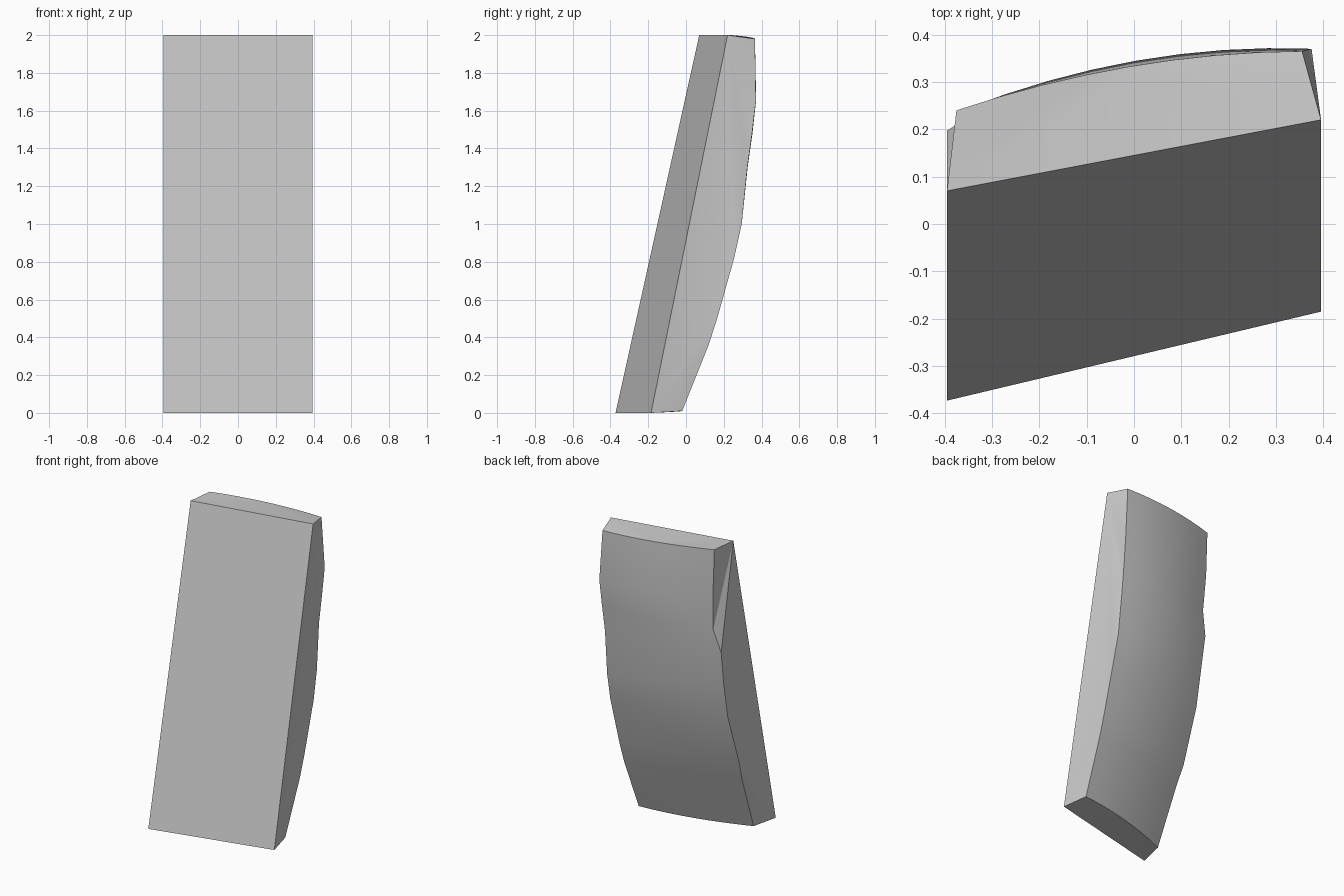
import bpy, bmesh, math
from mathutils import Vector

cube = bpy.data.objects.get("Cube")
if cube:
    bpy.data.objects.remove(cube, do_unlink=True)

# Single stone grey colour
grey = bpy.data.materials.new("stone grey")
grey.use_nodes = True
col = (0.6, 0.6, 0.6, 1)
grey.diffuse_color = col
grey.node_tree.nodes["Principled BSDF"].inputs["Base Color"].default_value = col

# Rows of the bulging back: right edge point (-x), left edge point (+x), bulge
ROWS = [
    ((-.355, -.20, .00), (.36, -.02, .01), .03),
    ((-.375, -.05, .37), (.37, .12, .36), .03),
    ((-.39, .00, .50), (.372, .165, .50), .035),
    ((-.39, .12, .85), (.375, .255, .82), .035),
    ((-.39, .165, 1.10), (.37, .295, 1.00), .04),
    ((-.395, .197, 1.31), (.365, .325, 1.30), .04),
    ((-.355, .223, 1.46), (.37, .35, 1.48), .04),
    ((-.365, .24, 1.70), (.375, .37, 1.65), .04),
    ((-.375, .24, 2.00), (.355, .365, 1.98), .03),
]
COLS = 8

bm = bmesh.new()

# Leaning flat front
bottom_a, bottom_b, top_b, top_a = [bm.verts.new(p) for p in (
    (-.395, -.373, 0), (.395, -.185, 0), (.395, .22, 2), (-.395, .07, 2))]
bm.faces.new((bottom_a, bottom_b, top_b, top_a))

# Curved back grid
grid = []
for a, b, bulge in ROWS:
    a, b = Vector(a), Vector(b)
    row = []
    for i in range(COLS + 1):
        u = i / COLS
        p = a.lerp(b, u)
        p.y += 4 * u * (1 - u) * bulge
        row.append(bm.verts.new(p))
    grid.append(row)
back = []
for r0, r1 in zip(grid, grid[1:]):
    for i in range(COLS):
        back.append(bm.faces.new((r0[i], r0[i + 1], r1[i + 1], r1[i])))


def fan(first, second, edge, split):
    """Join a straight edge to a row of points with two triangle fans."""
    for i, (p, q) in enumerate(zip(edge, edge[1:])):
        bm.faces.new((first if i < split else second, p, q))
    bm.faces.new((first, edge[split], second))


# Faceted sides, top and base
fan(bottom_a, top_a, [r[0] for r in grid], 2)
fan(bottom_b, top_b, [r[-1] for r in grid], 2)
fan(top_a, top_b, grid[-1], COLS // 2)
fan(bottom_a, bottom_b, grid[0], COLS // 2)
bmesh.ops.recalc_face_normals(bm, faces=bm.faces)

mesh = bpy.data.meshes.new("leaning_slab")
bm.to_mesh(mesh)
bm.free()
mesh.materials.append(grey)
slab = bpy.data.objects.new("leaning_slab", mesh)
bpy.context.collection.objects.link(slab)

# Smooth the back while the rim stays sharp
bpy.ops.object.select_all(action='DESELECT')
slab.select_set(True)
bpy.context.view_layer.objects.active = slab
bpy.ops.object.shade_smooth_by_angle(angle=math.radians(30))
